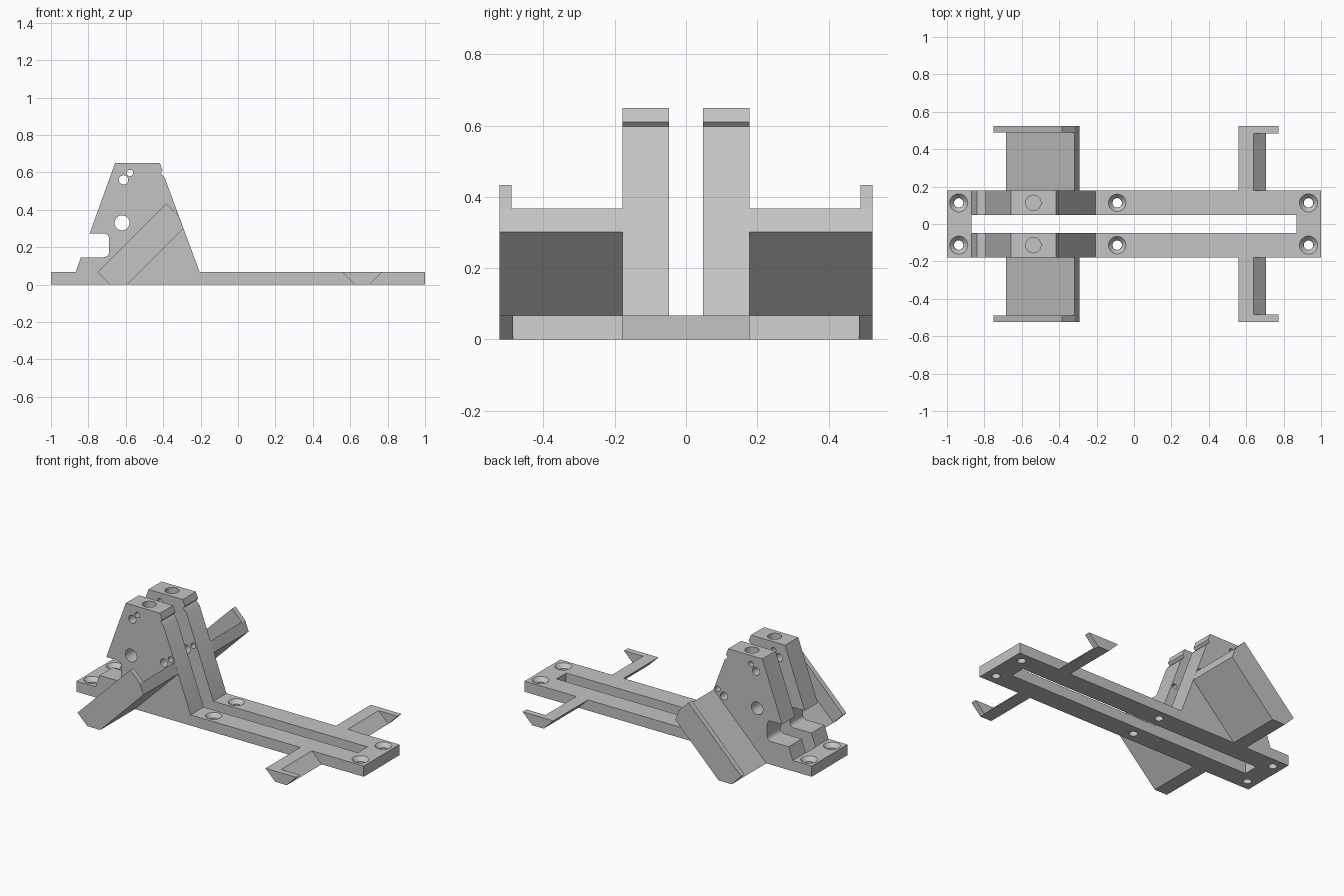
import bpy, bmesh, math
from mathutils import Matrix

if "Cube" in bpy.data.objects:
    bpy.data.objects.remove(bpy.data.objects["Cube"])

grey = bpy.data.materials.new("plain grey")
grey.diffuse_color = (0.55, 0.55, 0.55, 1)
grey.use_nodes = True
grey.node_tree.nodes["Principled BSDF"].inputs["Base Color"].default_value = grey.diffuse_color


def finish(name, bm):
    bmesh.ops.recalc_face_normals(bm, faces=bm.faces[:])
    me = bpy.data.meshes.new(name)
    bm.to_mesh(me)
    bm.free()
    me.materials.append(grey)
    ob = bpy.data.objects.new(name, me)
    bpy.context.collection.objects.link(ob)
    return ob


def prism(name, pts, y0, y1):
    """Extrude an x-z outline along y."""
    bm = bmesh.new()
    face = bm.faces.new([bm.verts.new((x, y0, z)) for x, z in pts])
    ext = bmesh.ops.extrude_face_region(bm, geom=[face])["geom"]
    bmesh.ops.translate(bm, vec=(0, y1 - y0, 0),
                        verts=[v for v in ext if isinstance(v, bmesh.types.BMVert)])
    return finish(name, bm)


def rod(loc, r0, r1, length, axis="Z"):
    """Round cutter centred on loc, r0 at the low end and r1 at the high end."""
    bm = bmesh.new()
    m = Matrix.Translation(loc)
    if axis == "Y":
        m = m @ Matrix.Rotation(math.pi / 2, 4, "X")
    bmesh.ops.create_cone(bm, cap_ends=True, segments=32, radius1=r0, radius2=r1,
                          depth=length, matrix=m)
    return finish("cutter", bm)


def cut(target, cutter):
    mod = target.modifiers.new("cut", "BOOLEAN")
    mod.operation, mod.solver, mod.object = "DIFFERENCE", "EXACT", cutter
    cutter.hide_render = True
    bpy.context.view_layer.objects.active = target
    bpy.ops.object.modifier_apply(modifier=mod.name)
    bpy.data.objects.remove(cutter, do_unlink=True)


def arc(cx, cz, r, a0, a1, n=6):
    return [(cx + r * math.cos(math.radians(a0 + (a1 - a0) * i / n)),
             cz + r * math.sin(math.radians(a0 + (a1 - a0) * i / n))) for i in range(n + 1)]


# Frame: flat base and upright cheeks in one outline
H = 0.067
outline = [(-1, 0), (-1, H), (-0.868, H), (-0.84, 0.146)]
outline += arc(-0.717, 0.173, 0.027, -90, 0)
outline += arc(-0.717, 0.247, 0.027, 0, 90)
outline += [(-0.793, 0.274), (-0.657, 0.65), (-0.418, 0.65), (-0.403, 0.61),
            (-0.415, 0.597), (-0.392, 0.572), (-0.205, H), (1, H), (1, 0)]
frame = prism("frame", outline, -0.178, 0.178)

# Long central slot that also parts the two cheeks
cut(frame, prism("cutter", [(-0.87, -0.1), (0.868, -0.1), (0.868, 1), (-0.87, 1)],
                 -0.048, 0.048))

# Pin holes across the cheeks
for x, z, r in [(-0.612, 0.56, 0.025), (-0.577, 0.597, 0.017), (-0.62, 0.33, 0.04),
                (-0.39, 0.345, 0.025), (-0.345, 0.378, 0.017)]:
    cut(frame, rod((x, 0, z), r, r, 1, "Y"))

for y in (-0.113, 0.113):
    # Blind hole in the top of each cheek
    cut(frame, rod((-0.538, y, 0.6), 0.041, 0.041, 0.2))
    # Countersunk screw holes in the base
    for x, r in [(-0.937, 0.049), (-0.09, 0.047), (0.933, 0.049)]:
        cut(frame, rod((x, y, 0), 0.025, 0.025, 0.3))
        cut(frame, rod((x, y, H - 0.012), 0.026, r, 0.025))

bpy.ops.object.select_all(action="DESELECT")
frame.select_set(True)
bpy.context.view_layer.objects.active = frame
bpy.ops.object.shade_smooth_by_angle(angle=math.radians(30))

# Slanted trays and low foot arms on both sides, each with an end lip
tray = [(-0.684, 0), (-0.317, 0.367), (-0.292, 0.301), (-0.593, 0)]
tray_lip = [(-0.684, 0), (-0.751, H), (-0.384, 0.434)] + tray[1:]
arm = [(0.558, H), (0.64, H), (0.707, 0), (0.625, 0)]
arm_lip = [(0.558, H), (0.772, H), (0.705, 0), (0.625, 0)]
for side, s in (("front", -1), ("back", 1)):
    prism(side + "_tray", tray, s * 0.178, s * 0.49)
    prism(side + "_tray_lip", tray_lip, s * 0.49, s * 0.523)
    prism(side + "_foot_arm", arm, s * 0.178, s * 0.485)
    prism(side + "_foot_lip", arm_lip, s * 0.485, s * 0.523)
